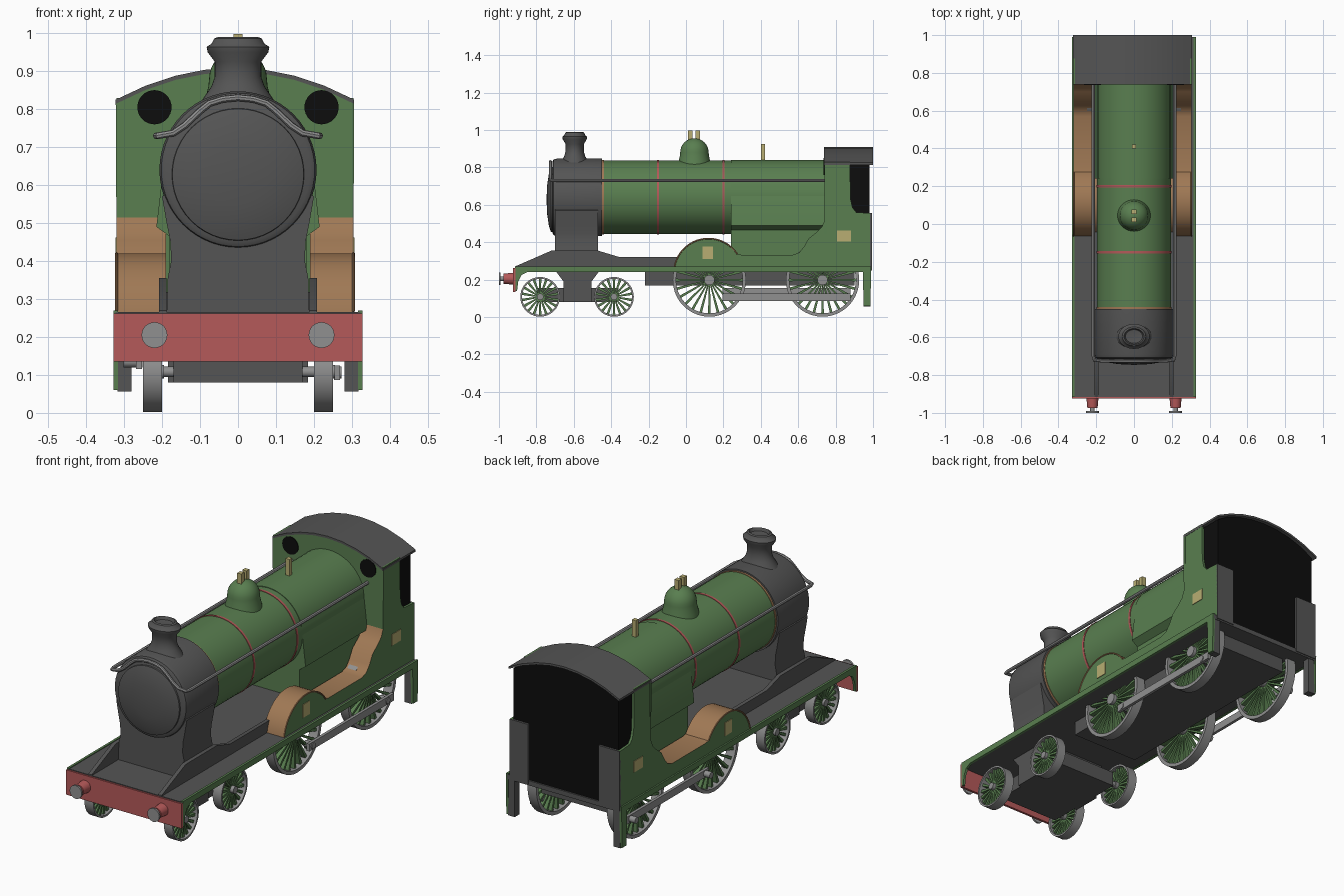
import bpy, bmesh, math
from mathutils import Vector, Matrix

if "Cube" in bpy.data.objects:
    bpy.data.objects.remove(bpy.data.objects["Cube"])


def material(name, r, g, b):
    m = bpy.data.materials.new(name)
    m.use_nodes = True
    m.diffuse_color = (r, g, b, 1)
    bsdf = next(n for n in m.node_tree.nodes if n.type == 'BSDF_PRINCIPLED')
    bsdf.inputs["Base Color"].default_value = (r, g, b, 1)
    bsdf.inputs["Roughness"].default_value = 0.7
    return m


GREEN = material("green paint", 0.1, 0.21, 0.08)
RED = material("red paint", 0.46, 0.1, 0.1)
BROWN = material("copper brown", 0.35, 0.19, 0.09)
DARK = material("dark grey", 0.09, 0.09, 0.09)
STEEL = material("light grey steel", 0.28, 0.28, 0.28)
BRASS = material("pale brass", 0.48, 0.42, 0.17)
BLACK = material("black", 0.004, 0.004, 0.004)


def finish(name, bm, *mats, top_rule=None):
    bmesh.ops.remove_doubles(bm, verts=bm.verts, dist=1e-5)
    bmesh.ops.recalc_face_normals(bm, faces=bm.faces)
    if top_rule:
        for f in bm.faces:
            f.material_index = int(top_rule(f))
    me = bpy.data.meshes.new(name)
    bm.to_mesh(me)
    bm.free()
    for m in mats:
        me.materials.append(m)
    me.polygons.foreach_set("use_smooth", [True] * len(me.polygons))
    me.set_sharp_from_angle(angle=math.radians(32))
    ob = bpy.data.objects.new(name, me)
    bpy.context.collection.objects.link(ob)
    return ob


def prism(name, pts, axis, a, b, *mats, top_rule=None):
    """Outline in (y, z) pushed along x, or in (x, z) pushed along y."""
    bm = bmesh.new()
    put = (lambda p: (a, p[0], p[1])) if axis == 'X' else (lambda p: (p[0], a, p[1]))
    face = bm.faces.new([bm.verts.new(put(p)) for p in pts])
    new = bmesh.ops.extrude_face_region(bm, geom=[face])["geom"]
    move = Vector((b - a, 0, 0)) if axis == 'X' else Vector((0, b - a, 0))
    bmesh.ops.translate(bm, vec=move, verts=[v for v in new if isinstance(v, bmesh.types.BMVert)])
    return finish(name, bm, *mats, top_rule=top_rule)


def box(name, x, y, z, mat):
    return prism(name, [(y[0], z[0]), (y[1], z[0]), (y[1], z[1]), (y[0], z[1])], 'X', x[0], x[1], mat)


def lathe(name, profile, axis, centre, mat, seg=40, closed=False):
    """Profile of (radius, distance along axis) turned about the axis."""
    bm = bmesh.new()
    place = {'X': lambda r, h: (h, r, 0), 'Y': lambda r, h: (r, h, 0), 'Z': lambda r, h: (r, 0, h)}[axis]
    vs = [bm.verts.new(place(r, h)) for r, h in profile]
    edges = [bm.edges.new(e) for e in zip(vs, vs[1:] + ([vs[0]] if closed else []))]
    spin_axis = {'X': (1, 0, 0), 'Y': (0, 1, 0), 'Z': (0, 0, 1)}[axis]
    bmesh.ops.spin(bm, geom=vs + edges, cent=(0, 0, 0), axis=spin_axis, angle=math.tau, steps=seg)
    ob = finish(name, bm, mat)
    ob.location = centre
    return ob


def rod(name, r, h0, h1, axis, centre, mat, seg=24):
    return lathe(name, [(0, h0), (r, h0), (r, h1), (0, h1)], axis, centre, mat, seg)


def tube(name, pts, r, mat):
    cu = bpy.data.curves.new(name, 'CURVE')
    cu.dimensions, cu.bevel_depth, cu.bevel_resolution, cu.use_fill_caps = '3D', r, 2, True
    sp = cu.splines.new('POLY')
    sp.points.add(len(pts) - 1)
    for p, co in zip(sp.points, pts):
        p.co = (*co, 1)
    tmp = bpy.data.objects.new(name + "_path", cu)
    me = bpy.data.meshes.new_from_object(tmp)
    bpy.data.objects.remove(tmp)
    bm = bmesh.new()
    bm.from_mesh(me)
    finish(name, bm, mat)


def mirrored(half):
    return half + [(-x, z) for x, z in reversed(half) if x]


def arc(cx, cz, r, a0, a1, n):
    return [(cx + r * math.cos(math.radians(a0 + (a1 - a0) * i / n)),
             cz + r * math.sin(math.radians(a0 + (a1 - a0) * i / n))) for i in range(n + 1)]


# Boiler, bands and firebox
AXIS = 0.64
rod("boiler", 0.197, -0.46, 0.745, 'Y', (0, 0, AXIS), GREEN, 56)
for y, m in ((-0.445, BROWN), (-0.15, RED), (0.2, RED)):
    rod("boiler_band", 0.1995, y - 0.006, y + 0.006, 'Y', (0, 0, AXIS), m, 56)
prism("firebox", mirrored([(0.18, 0.25), (0.18, 0.465), (0.215, 0.49)] + arc(0, AXIS, 0.2, 18, 90, 10)[:-1]
      + [(0, 0.84)]), 'Y', 0.24, 0.745, GREEN)

# Smokebox, saddle and door
lathe("smokebox", [(0, -0.45), (0.207, -0.45), (0.207, -0.69), (0.202, -0.708), (0.19, -0.715), (0, -0.715)],
      'Y', (0, 0, AXIS), DARK, 56)
lathe("smokebox_door", [(0.175, -0.71), (0.173, -0.722), (0.14, -0.733), (0.08, -0.742), (0, -0.746)],
      'Y', (0, 0, 0.628), DARK, 48)
prism("smokebox_saddle", mirrored([(0.188, 0.26), (0.185, 0.355), (0.176, 0.40), (0.178, 0.45), (0.188, 0.5),
      (0.2, 0.57), (0.1, 0.64)]), 'Y', -0.70, -0.47, DARK)

# Chimney (oval), dome, valves and whistle
chimney = lathe("chimney", [(0.075, 0.825), (0.056, 0.86), (0.049, 0.885), (0.049, 0.925), (0.064, 0.95),
                (0.066, 0.964), (0.056, 0.972), (0.05, 0.986), (0.042, 0.99), (0.036, 0.975), (0, 0.97)],
                'Z', (0, -0.595, 0), DARK)
chimney.scale.x = 1.25
lathe("steam_dome", [(0.09, 0.8), (0.084, 0.835), (0.078, 0.86)] + arc(0, 0.88, 0.076, 0, 90, 8),
      'Z', (0, 0.045, 0), GREEN)
for y in (0.022, 0.064):
    box("safety_valve", (-0.012, 0.012), (y - 0.012, y + 0.012), (0.94, 0.998), BRASS)
box("whistle", (-0.011, 0.011), (0.4, 0.422), (0.83, 0.924), BRASS)

# Handrail running round the front
half_rail = [(0.215, 0.74, 0.73), (0.215, -0.70, 0.73), (0.21, -0.72, 0.73), (0.17, -0.725, 0.737),
             (0.14, -0.725, 0.757), (0.1, -0.725, 0.795), (0.075, -0.725, 0.815), (0.04, -0.725, 0.826),
             (0, -0.725, 0.83)]
tube("handrail", half_rail + [(-x, y, z) for x, y, z in reversed(half_rail[:-1])], 0.009, STEEL)

# Footplate, main frames and inner decking
box("footplate", (-0.322, 0.322), (-0.915, 0.99), (0.242, 0.266), DARK)
box("main_frame", (-0.19, 0.19), (-0.22, 0.9), (0.17, 0.245), DARK)
box("inner_deck", (-0.19, 0.19), (-0.48, 0.25), (0.26, 0.318), DARK)
box("buffer_beam", (-0.328, 0.328), (-0.924, -0.912), (0.135, 0.262), RED)

frame = [(-0.915, 0.26), (-0.915, 0.27), (-0.72, 0.355), (-0.47, 0.355), (-0.36, 0.322), (0.02, 0.322), (0.02, 0.26)]
valance = [(-0.915, 0.27), (-0.915, 0.14), (-0.903, 0.14), (-0.897, 0.19), (-0.88, 0.225), (-0.85, 0.24),
           (0.945, 0.24), (0.95, 0.06), (0.986, 0.06), (0.99, 0.27)]
arch = arc(0.12, 0.235, 0.185, 170, 33, 18)
splasher = [(0.745, 0.25), (-0.065, 0.25)] + arch + [(0.3, 0.332), (0.57, 0.332), (0.605, 0.345), (0.63, 0.375),
            (0.655, 0.42), (0.7, 0.455), (0.725, 0.48), (0.74, 0.515), (0.745, 0.515)]
cab_side = [(0.74, 0.25), (0.99, 0.25), (0.99, 0.555), (0.91, 0.56), (0.89, 0.585), (0.88, 0.63),
            (0.876, 0.83), (0.74, 0.83)]


def pair(name, pts, s, inner, outer, *mats, **kw):
    return prism(name, pts, 'X', s * inner, s * outer, *mats, **kw)


def wheel(s, y, r, spokes, hub):
    c = (s * 0.225, y, r + 0.002 if r > 0.15 else 0.108)
    t = r * 0.09
    lathe("wheel_rim", [(r, -0.025), (r, 0.025), (r - t, 0.025), (r - t, -0.025)], 'X', c, STEEL, 40, True)
    rod("wheel_hub", hub, -0.024, 0.03, 'X', c, STEEL, 16)
    bm = bmesh.new()
    for i in range(spokes):
        made = bmesh.ops.create_cube(bm, size=1)["verts"]
        for v in made:
            far = v.co.z > 0
            v.co = Vector((v.co.x * 0.024, v.co.y * (0.014 if far else 0.007), r - t if far else hub * 0.8))
        bmesh.ops.rotate(bm, verts=made, cent=(0, 0, 0), matrix=Matrix.Rotation(math.tau * i / spokes, 3, 'X'))
    finish("wheel_spokes", bm, GREEN).location = c


for s, w in ((-1, 0.32), (1, 0.304)):
    pair("front_frame", frame, s, 0.188, 0.208, DARK)
    pair("valance", valance, s, 0.316, 0.328, GREEN)
    box("rear_step", sorted((s * 0.28, s * 0.318)), (0.95, 0.987), (0.056, 0.25), DARK)
    # Splashers and cab sides
    pair("splasher", splasher, s, 0.19, w, GREEN, BROWN, top_rule=lambda f: abs(f.normal.x) < 0.5)
    tube("splasher_edging", [(s * w, y, z) for y, z in arch], 0.004, BROWN)
    pair("cab_side", cab_side, s, w - 0.012, w, GREEN)
    box("cab_rear_panel", sorted((s * 0.2, s * w)), (0.983, 0.994), (0.25, 0.555), DARK)
    box("splasher_plate", sorted((s * w, s * (w + 0.003))), (0.087, 0.145), (0.31, 0.378), BRASS)
    box("cab_plate", sorted((s * w, s * (w + 0.003))), (0.808, 0.882), (0.405, 0.462), BRASS)
    rod("cab_window", 0.045, 0.736, 0.742, 'Y', (s * 0.22, 0, 0.805), BLACK, 32)
    # Buffers
    lathe("buffer_housing", [(0, -0.92), (0.032, -0.92), (0.027, -0.975), (0, -0.975)], 'Y', (s * 0.22, 0, 0.205), RED, 24)
    rod("buffer_stem", 0.012, -0.995, -0.97, 'Y', (s * 0.22, 0, 0.205), STEEL, 12)
    rod("buffer_head", 0.034, -1.0, -0.991, 'Y', (s * 0.22, 0, 0.205), STEEL, 28)
    # Wheels and coupling rod
    for y in (-0.78, -0.385):
        wheel(s, y, 0.106, 18, 0.018)
    for y in (0.125, 0.73):
        wheel(s, y, 0.196, 24, 0.028)
    dz = 0.106 if s > 0 else 0.135
    box("coupling_rod", sorted((s * 0.253, s * 0.268)), (0.195, 0.88), (dz - 0.019, dz + 0.019), STEEL)
    for y in (0.225, 0.83):
        rod("crank_pin", 0.016, -0.04, 0.01, 'X', (s * 0.262, y, dz), STEEL, 12)

# Axles and bogie
for y, z in ((-0.78, 0.108), (-0.385, 0.108), (0.125, 0.198), (0.73, 0.198)):
    rod("axle", 0.014, -0.22, 0.22, 'X', (0, y, z), STEEL, 12)
box("bogie_frame", (-0.17, 0.17), (-0.8, -0.36), (0.08, 0.155), DARK)
prism("bogie_pivot", [(-0.655, 0.08), (-0.505, 0.08), (-0.505, 0.19), (-0.46, 0.25), (-0.70, 0.25), (-0.655, 0.19)],
      'X', -0.185, 0.185, DARK)

# Cab front, dark interior and curved roof
XL, XR = -0.322, 0.306
xs = [XL + (XR - XL) * i / 8 for i in range(9)]
curve = [(x, 0.825 + 0.084 * (1 - ((x - (XL + XR) / 2) / 0.314) ** 2)) for x in xs]
under = [(x, z - 0.011) for x, z in curve]
prism("cab_front", [(XR - 0.003, 0.26)] + [(XL + 0.003, 0.26)] + under, 'Y', 0.74, 0.752, GREEN)
prism("cab_interior", [(XR - 0.016, 0.262), (XL + 0.016, 0.262)]
      + [(min(max(x, XL + 0.016), XR - 0.016), z) for x, z in under], 'Y', 0.75, 0.982, BLACK)
prism("cab_roof", curve + under[::-1], 'Y', 0.738, 1.0, DARK)
